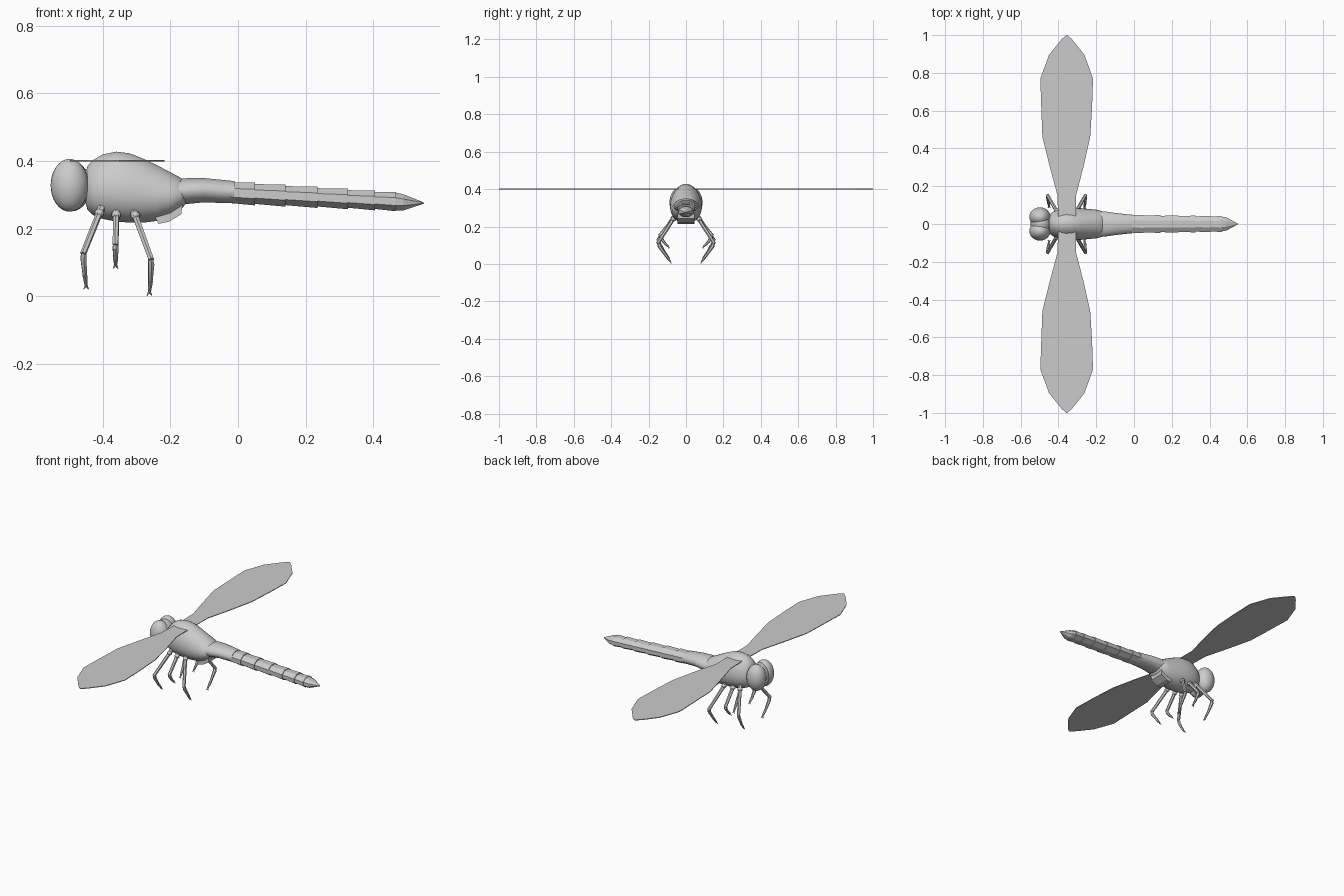
import bpy, bmesh, math
from mathutils import Vector

if "Cube" in bpy.data.objects:
    bpy.data.objects.remove(bpy.data.objects["Cube"])

grey = bpy.data.materials.new("grey")
grey.diffuse_color = (0.6, 0.6, 0.6, 1)
grey.use_nodes = True
grey.node_tree.nodes["Principled BSDF"].inputs["Base Color"].default_value = grey.diffuse_color


def finish(name, bm, smooth=None):
    bmesh.ops.recalc_face_normals(bm, faces=bm.faces)
    me = bpy.data.meshes.new(name)
    bm.to_mesh(me)
    bm.free()
    me.materials.append(grey)
    ob = bpy.data.objects.new(name, me)
    bpy.context.collection.objects.link(ob)
    if smooth:
        bpy.ops.object.select_all(action='DESELECT')
        ob.select_set(True)
        bpy.context.view_layer.objects.active = ob
        bpy.ops.object.shade_smooth_by_angle(angle=math.radians(smooth))
    return ob


def skin(bm, rings):
    """Bridge rings of points into a closed tube."""
    vs = [[bm.verts.new(p) for p in r] for r in rings]
    n = len(vs[0])
    for a, b in zip(vs, vs[1:]):
        for i in range(n):
            j = (i + 1) % n
            bm.faces.new((a[i], a[j], b[j], b[i]))
    bm.faces.new(vs[0])
    bm.faces.new(vs[-1])


def loft(bm, stations, n, egg=0.0):
    """Stations along x: (x, bottom, top, half width)."""
    rings = []
    for x, lo, hi, w in stations:
        ring = []
        for i in range(n):
            a = 2 * math.pi * (i + 0.5) / n
            s = math.sin(a)
            ring.append((x, w * math.cos(a) * (1 - egg * s), (lo + hi) / 2 + (hi - lo) / 2 * s))
        rings.append(ring)
    skin(bm, rings)


def limb(bm, points, radii, n=6):
    """Tapered tube through points."""
    pts = [Vector(p) for p in points]
    rings = []
    for i, p in enumerate(pts):
        d = (pts[min(i + 1, len(pts) - 1)] - pts[max(i - 1, 0)]).normalized()
        u = d.cross(Vector((1, 0, 0.3))).normalized()
        v = d.cross(u)
        rings.append([p + radii[i] * (u * math.cos(2 * math.pi * k / n) + v * math.sin(2 * math.pi * k / n))
                      for k in range(n)])
    skin(bm, rings)


def ball(bm, centre, size, seg=24):
    new = bmesh.ops.create_uvsphere(bm, u_segments=seg, v_segments=seg * 2 // 3, radius=1)["verts"]
    for v in new:
        v.co = Vector(centre) + Vector(v.co[i] * size[i] for i in range(3))


# Thorax
bm = bmesh.new()
loft(bm, [(-0.452, 0.28, 0.36, 0.03), (-0.445, 0.255, 0.385, 0.052), (-0.43, 0.24, 0.402, 0.064),
          (-0.40, 0.228, 0.42, 0.077), (-0.36, 0.22, 0.428, 0.084), (-0.32, 0.217, 0.423, 0.085),
          (-0.28, 0.217, 0.407, 0.083), (-0.24, 0.222, 0.388, 0.079), (-0.20, 0.235, 0.367, 0.075),
          (-0.17, 0.255, 0.351, 0.068), (-0.152, 0.275, 0.335, 0.05), (-0.145, 0.295, 0.32, 0.025)], 28, 0.12)
finish("thorax", bm, 50)

# Head: skull and two bulging eyes
bm = bmesh.new()
ball(bm, (-0.492, 0, 0.325), (0.056, 0.07, 0.074))
finish("head", bm, 60)
bm = bmesh.new()
for s in (-1, 1):
    ball(bm, (-0.498, s * 0.037, 0.328), (0.056, 0.051, 0.078))
finish("eyes", bm, 60)
bm = bmesh.new()
limb(bm, [(-0.47, 0, 0.325), (-0.43, 0, 0.325)], [0.05, 0.05], 16)
finish("neck", bm, 40)

# Abdomen: smooth base
bm = bmesh.new()
loft(bm, [(-0.19, 0.27, 0.345, 0.066), (-0.15, 0.272, 0.35, 0.067), (-0.10, 0.277, 0.35, 0.06),
          (-0.05, 0.275, 0.345, 0.054), (-0.01, 0.274, 0.341, 0.05)], 16)
finish("abdomen_base", bm, 40)

# Abdomen: overlapping flat-sided rings that flare at the back
bm = bmesh.new()
joints = [-0.03, 0.05, 0.14, 0.235, 0.325, 0.405, 0.465]


def section(x, grow):
    t = (x + 0.03) / 0.495
    return (x, 0.272 - 0.02 * t - grow, 0.341 - 0.033 * t + grow, 0.051 - 0.008 * t + grow)


for a, b in zip(joints, joints[1:]):
    loft(bm, [section(a - 0.004, -0.002), section(b, 0.003)], 8)
finish("abdomen_segments", bm)

# Pointed tail
bm = bmesh.new()
loft(bm, [(0.455, 0.251, 0.311, 0.044), (0.49, 0.252, 0.303, 0.037),
          (0.55, 0.274, 0.277, 0.002)], 8)
finish("tail_tip", bm)

# Plate under the rear of the thorax
bm = bmesh.new()
outline = [(-0.245, 0.232), (-0.235, 0.214), (-0.205, 0.22), (-0.168, 0.242), (-0.164, 0.272), (-0.20, 0.262)]
skin(bm, [[(x, y, z) for x, z in outline] for y in (-0.045, 0.045)])
finish("belly_plate", bm)

# Wings: thin flat blades
half = [(0.03, -0.402, -0.308), (0.15, -0.405, -0.307), (0.30, -0.445, -0.268), (0.46, -0.485, -0.232),
        (0.62, -0.491, -0.222), (0.77, -0.496, -0.217), (0.895, -0.45, -0.262), (0.975, -0.386, -0.326),
        (1.0, -0.36, -0.352)]
for s, side in ((-1, "right"), (1, "left")):
    bm = bmesh.new()
    edge = [(l, s * y) for y, l, r in half] + [(r, s * y) for y, l, r in reversed(half)]
    skin(bm, [[(x, y, z) for x, y in edge] for z in (0.398, 0.402)])
    finish("wing_" + side, bm)

# Legs: hip, knee, ankle, foot for the +y side
legs = {"front": [(-0.402, 0.055, 0.265), (-0.458, 0.152, 0.125), (-0.453, 0.115, 0.062), (-0.449, 0.092, 0.033)],
        "middle": [(-0.36, 0.055, 0.255), (-0.362, 0.142, 0.15), (-0.362, 0.115, 0.112), (-0.362, 0.095, 0.094)],
        "rear": [(-0.312, 0.055, 0.26), (-0.256, 0.152, 0.108), (-0.259, 0.108, 0.045), (-0.262, 0.085, 0.014)]}
for s, side in ((-1, "right"), (1, "left")):
    for part, pts in legs.items():
        hip, knee, ankle, foot = [Vector((x, s * y, z)) for x, y, z in pts]
        bm = bmesh.new()
        limb(bm, [hip, hip.lerp(knee, 0.25), knee], [0.012, 0.010, 0.009])
        limb(bm, [knee.lerp(hip, 0.05), knee.lerp(ankle, 0.2), ankle], [0.008, 0.010, 0.007])
        limb(bm, [ankle, foot], [0.008, 0.005])
        ball(bm, hip.lerp(knee, 0.14), (0.015, 0.015, 0.013), 9)
        # Claws
        for d in (-1, 1):
            limb(bm, [foot, foot + Vector((d * 0.007, -s * 0.006, -0.012))], [0.004, 0.0015], 4)
        finish("leg_" + part + "_" + side, bm, 35)
